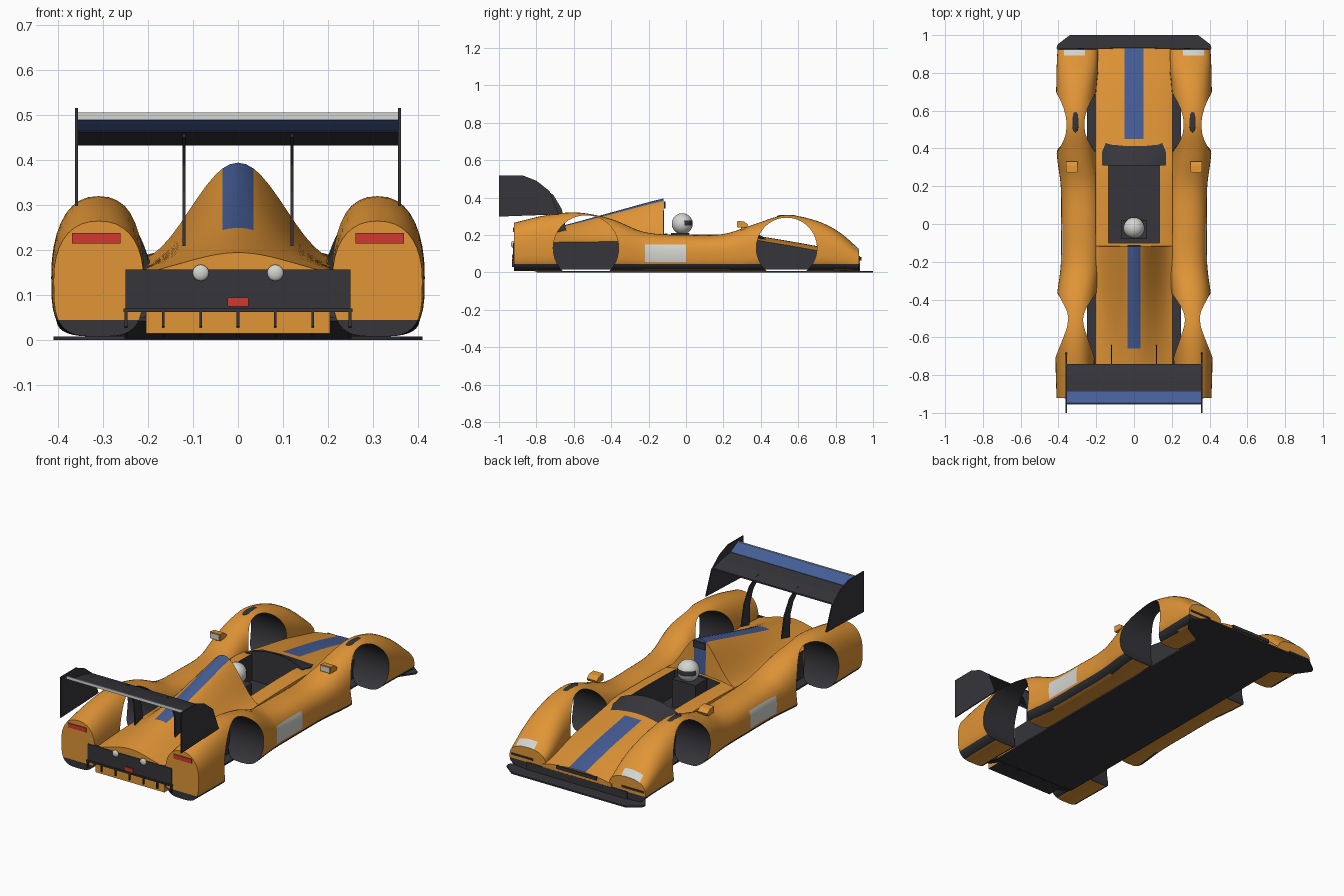
import bpy, bmesh, math
from mathutils import Vector

if "Cube" in bpy.data.objects:
    bpy.data.objects.remove(bpy.data.objects["Cube"])


def material(name, r, g, b):
    m = bpy.data.materials.new(name)
    m.use_nodes = True
    m.diffuse_color = (r, g, b, 1)
    m.node_tree.nodes["Principled BSDF"].inputs["Base Color"].default_value = (r, g, b, 1)
    return m


orange = material("orange paint", .75, .30, .037)
dark = material("dark carbon", .036, .036, .043)
blue = material("blue stripe", .06, .11, .31)
white = material("off white", .66, .66, .63)
red = material("red light", .62, .04, .03)


def build(name, verts, faces, *mats):
    me = bpy.data.meshes.new(name)
    me.from_pydata([tuple(v) for v in verts], [], faces)
    bm = bmesh.new()
    bm.from_mesh(me)
    bmesh.ops.recalc_face_normals(bm, faces=bm.faces)
    bm.to_mesh(me)
    bm.free()
    for m in mats:
        me.materials.append(m)
    ob = bpy.data.objects.new(name, me)
    bpy.context.collection.objects.link(ob)
    return ob


def activate(ob):
    bpy.ops.object.select_all(action='DESELECT')
    ob.select_set(True)
    bpy.context.view_layer.objects.active = ob


def smooth(ob, deg=35):
    activate(ob)
    bpy.ops.object.shade_smooth_by_angle(angle=math.radians(deg))


def mirror(ob):
    ob.modifiers.new("mirror", 'MIRROR').use_mirror_merge = False
    return ob


def loft(name, rings, *mats):
    n = len(rings[0])
    faces = [(i * n + j, i * n + (j + 1) % n, (i + 1) * n + (j + 1) % n, (i + 1) * n + j)
             for i in range(len(rings) - 1) for j in range(n)]
    faces += [tuple(range(n)), tuple(range((len(rings) - 1) * n, len(rings) * n))]
    return build(name, [v for r in rings for v in r], faces, *mats)


def prism(name, pts, axis, start, end, mat):
    """Extrude a 2D outline along one axis."""
    def place(p, d):
        v = list(p)
        v.insert(axis, d)
        return v
    return loft(name, [[place(p, d) for p in pts] for d in (start, end)], mat)


def box(name, c, s, mat):
    x, y, z = (v / 2 for v in s)
    pts = [(c[0] + a * x, c[1] + b * y) for a, b in ((-1, -1), (1, -1), (1, 1), (-1, 1))]
    return prism(name, pts, 2, c[2] - z, c[2] + z, mat)


def ball(name, c, r, *mats, squash=(1, 1, 1)):
    bm = bmesh.new()
    bmesh.ops.create_uvsphere(bm, u_segments=32, v_segments=20, radius=r)
    bmesh.ops.scale(bm, vec=squash, verts=bm.verts)
    bmesh.ops.translate(bm, vec=c, verts=bm.verts)
    ob = build(name, [], [], *mats)
    bm.to_mesh(ob.data)
    bm.free()
    smooth(ob)
    return ob


def sample(keys, y):
    """Smooth interpolation through key rows (y, values...)."""
    i = max(k for k in range(len(keys) - 1) if keys[k][0] <= y + 1e-6)
    a, b = keys[i], keys[i + 1]
    p, q = keys[max(i - 1, 0)], keys[min(i + 2, len(keys) - 1)]
    h = b[0] - a[0]
    t = (y - a[0]) / h
    out = []
    for k in range(1, len(a)):
        m0 = (b[k] - p[k]) / (b[0] - p[0]) * h
        m1 = (q[k] - a[k]) / (q[0] - a[0]) * h
        out.append((2*t**3 - 3*t*t + 1) * a[k] + (t**3 - 2*t*t + t) * m0
                   + (3*t*t - 2*t**3) * b[k] + (t**3 - t*t) * m1)
    return out


def slice_at(ob, cuts):
    """Add edge lines on planes; each cut is (axis, position, face filter)."""
    bm = bmesh.new()
    bm.from_mesh(ob.data)
    for axis, pos, test in cuts:
        no = Vector((axis == 0, axis == 1, axis == 2))
        fs = [f for f in bm.faces if test(f.calc_center_median())]
        geom = fs + list({e for f in fs for e in f.edges}) + list({v for f in fs for v in f.verts})
        bmesh.ops.bisect_plane(bm, geom=geom, dist=1e-5, plane_co=no * pos, plane_no=no)
    bm.to_mesh(ob.data)
    bm.free()


def subtract(ob, cutter):
    cutter.hide_render = True
    mod = ob.modifiers.new("cut", 'BOOLEAN')
    mod.operation, mod.solver, mod.object = 'DIFFERENCE', 'EXACT', cutter
    activate(ob)
    bpy.ops.object.modifier_apply(modifier=mod.name)
    bpy.data.objects.remove(cutter)


def paint(ob, rule):
    for f in ob.data.polygons:
        f.material_index = rule(f, [ob.data.vertices[i].co for i in f.vertices])


ARCHES = [(-.535, .13, .175), (.538, .13, .162)]

# Fender and sidepod shells, running the full length on each side
keys = [(-.92, .21, .41, .265), (-.75, .21, .415, .305), (-.58, .205, .415, .32),
        (-.4, .2, .41, .285), (-.22, .18, .388, .215), (0, .175, .386, .2),
        (.2, .18, .388, .205), (.36, .2, .408, .255), (.53, .205, .415, .305),
        (.7, .2, .412, .275), (.82, .19, .41, .215), (.925, .19, .405, .125)]
rings = []
for i in range(57):
    y = -.92 + 1.845 * i / 56
    inner, outer, top = sample(keys, y)
    mid = min(.14, top * .5)
    ring = []
    for k in range(36):
        c, s = math.cos(math.tau * k / 36), math.sin(math.tau * k / 36)
        e, h = (2 / 2.3, top - mid) if s > 0 else (2 / 3.4, mid - .008)
        ring.append(((inner + outer) / 2 + (outer - inner) / 2 * math.copysign(abs(c) ** e, c),
                     y, mid + h * math.copysign(abs(s) ** e, s)))
    rings.append(ring)
fenders = loft("fenders_and_sidepods", rings, orange, dark, white)
anywhere = lambda c: True
nose = lambda c: c.y > .88
side = lambda c: c.x > .3 and -.3 < c.y < .08
slice_at(fenders, [(2, .045, anywhere), (1, .885, nose), (0, .26, nose), (0, .37, nose),
                   (1, -.22, side), (1, 0, side), (2, .055, side), (2, .15, side)])
for y, z, r in ARCHES:
    circle = [(y + r * math.cos(a * math.tau / 64), z + r * math.sin(a * math.tau / 64)) for a in range(64)]
    subtract(fenders, prism("arch_cutter", circle, 0, .1, .5, dark))


def fender_colour(f, vs):
    c = f.center
    if any(all(math.hypot(v.y - y, v.z - z) < r + .0008 for v in vs) for y, z, r in ARCHES):
        return 1
    if c.z < .045:
        return 0 if f.normal.z < -.95 else 1
    if c.x > .3 and -.22 < c.y < 0 and .055 < c.z < .15:
        return 2
    return 2 if c.y > .885 and .26 < c.x < .37 and f.normal.z > .3 else 0


paint(fenders, fender_colour)
smooth(fenders)
mirror(fenders)

# Centre body: hood, cockpit surround and engine cover in one skin
deck = [(-.92, .16), (-.71, .172), (-.36, .178), (-.1, .195), (.3, .2), (.375, .185), (.7, .128), (.93, .075)]
crest = [(-.92, .195), (-.66, .25), (-.4, .32), (-.12, .395), (0, .41)]
half = [0, .018, .035, .05, .07, .09, .11, .13, .15, .17, .19, .205]
cols = [-x for x in half[:0:-1]] + half
rows = sorted([-.92 + .05 * i for i in range(38)] + [.93, -.66, -.12, -.117, .45, .376, .7, -.71, -.36])
rings = []
for y in rows:
    base = sample(deck, y)[0]
    hump = sample(crest, y)[0] - base if y < -.118 else .012
    top = [(x, y, base + hump * math.cos(x / .21 * math.pi / 2) ** 2 - .012 * (x / .205) ** 6) for x in cols]
    rings.append([(-.205, y, .015)] + top + [(.205, y, .015)])
body = loft("centre_body", rings, orange, dark, blue)
subtract(body, box("cockpit_cutter", (0, .105, .3), (.27, .41, .48), dark))


def body_colour(f, vs):
    c = f.center
    in_cockpit = all(abs(v.x) < .1355 and -.1005 < v.y < .3105 for v in vs)
    if in_cockpit and (abs(f.normal.z) < .3 or c.z < .1):
        return 1
    if abs(c.x) > .2 and any(abs(c.y - y) < r for y, z, r in ARCHES):
        return 1
    if f.normal.z < -.5 or c.z < .03:
        return 1
    hood = c.y > .45 and abs(c.x) < .05 and f.normal.z > .3
    spine = -.66 < c.y < -.116 and abs(c.x) < .035
    return 2 if hood or spine else 0


paint(body, body_colour)
smooth(body)
box("air_intake", (0, -.114, .36), (.07, .008, .035), dark)

# Wraparound windscreen
rings = []
for i in range(7):
    t = i / 6
    w = .14 + .03 * min(1, t * 2)
    xs = [w * (k / 8 - 1) for k in range(17)]
    rings.append([(x, .45 - .14 * t, .172 + .068 * t - .04 * t * (x / w) ** 2) for x in xs]
                 + [(x, .45 - .14 * t, .155) for x in (w, -w)])
smooth(loft("windscreen", rings, dark))

# Driver
helmet = ball("helmet", (0, -.02, .26), .056, white, dark)
paint(helmet, lambda f, vs: int(f.center.y > -.012 and abs(f.center.z - .264) < .014))
box("driver_torso", (0, -.03, .135), (.14, .1, .15), dark)

# Floor and front splitter
outline = [(.25, -.8), (.25, .8), (.36, .86), (.41, .93), (.405, .95), (.34, 1)]
prism("floor_and_splitter", outline + [(-x, y) for x, y in outline[::-1]], 2, 0, .008, dark)
box("nose_intake", (0, .931, .072), (.24, .012, .018), dark)
box("nose_skirt", (0, .918, .027), (.6, .025, .04), dark)

# Rear panel, lights and diffuser
box("rear_panel", (0, -.918, .113), (.5, .012, .088), dark)
box("diffuser_lip", (0, -.915, .067), (.51, .03, .008), dark)
for i in range(-3, 4):
    x = i * .083
    prism("diffuser_fin", [(-.93, .068), (-.93, .03), (-.8, .004), (-.78, .068)], 0, x - .003, x + .003, dark)
prism("diffuser_ramp", [(-.8, .004), (-.8, .012), (-.915, .05), (-.915, .043)], 0, -.25, .25, dark)
box("centre_rear_light", (0, -.926, .085), (.046, .006, .02), red)
mirror(box("tail_light", (.315, -.921, .227), (.108, .006, .024), red))
mirror(ball("round_light", (.083, -.926, .15), .018, white, squash=(1, .5, 1)))

# Nose slots and fender vents
mirror(box("nose_slot", (.33, .926, .068), (.13, .006, .01), dark))
mirror(ball("fender_vent", (.31, .54, .3), .055, dark, squash=(.34, 1, .14)))

# Mirrors
pod = [(.275, .24), (.275, .275), (.31, .272), (.332, .255), (.325, .24)]
mirror(prism("mirror_housing", pod, 0, .3, .36, orange))
mirror(box("mirror_glass", (.33, .274, .257), (.052, .004, .028), white))
mirror(box("mirror_stem", (.33, .305, .228), (.02, .02, .035), orange))

# Rear wing
prism("wing_main_plane", [(-.74, .433), (-.74, .441), (-.81, .46), (-.89, .47), (-.89, .463), (-.81, .446)],
      0, -.358, .358, dark)
prism("wing_flap", [(-.888, .464), (-.888, .472), (-.948, .503), (-.95, .492)], 0, -.358, .358, blue)
box("wing_trailing_strip", (0, -.952, .498), (.716, .005, .016), white)
plate = [(-1, .298), (-1, .517), (-.87, .517), (-.8, .49), (-.73, .435), (-.68, .31)]
mirror(prism("wing_end_plate", plate, 0, .356, .362, dark))
strut = [(-.64, .225), (-.665, .34), (-.71, .415), (-.77, .452), (-.87, .464), (-.87, .452),
         (-.78, .43), (-.74, .39), (-.715, .33), (-.71, .21)]
mirror(prism("wing_strut", strut, 0, .117, .123, dark))
